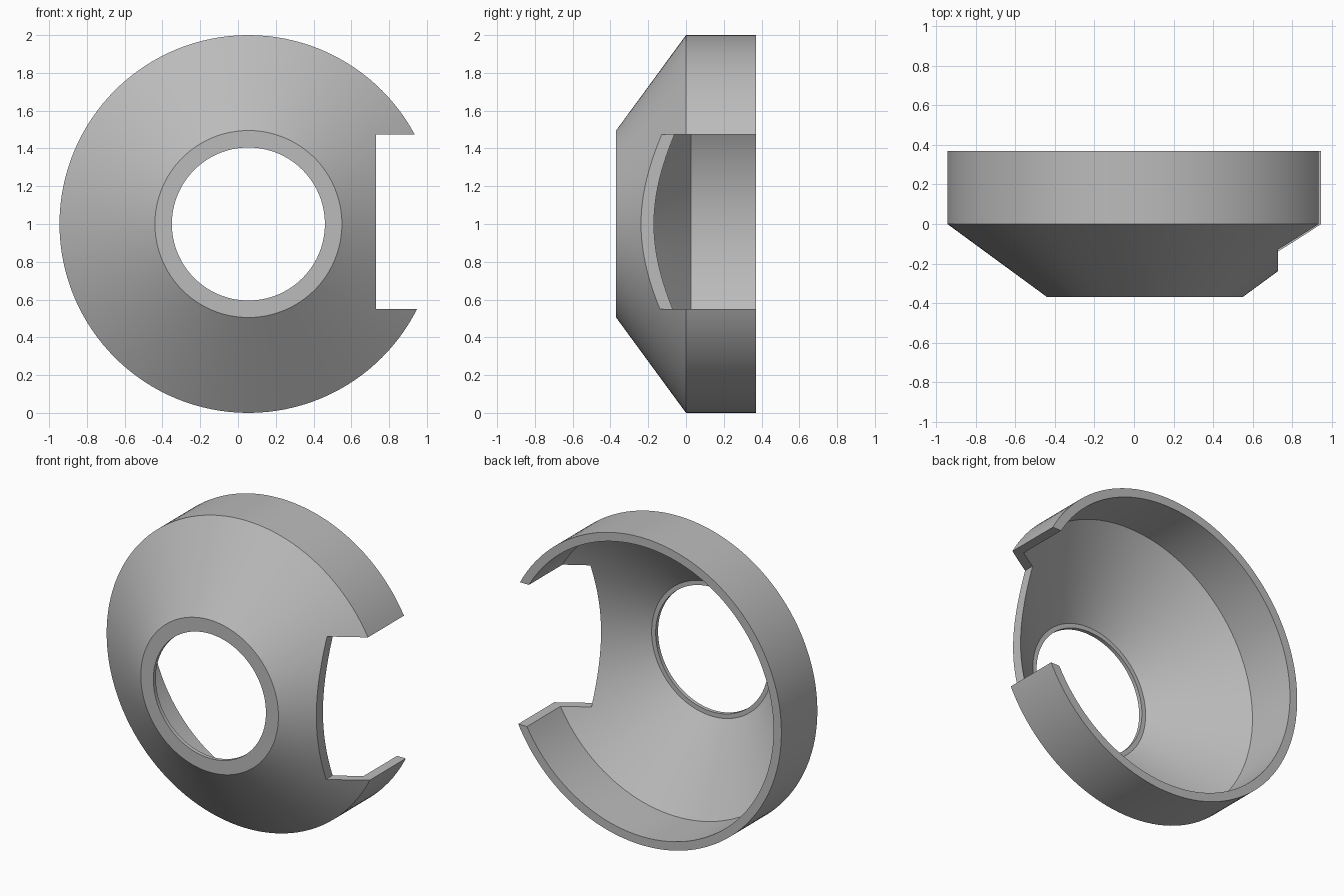
import bpy, bmesh, math
from mathutils import Matrix, Vector

cube = bpy.data.objects.get("Cube")
if cube:
    bpy.data.objects.remove(cube, do_unlink=True)

CENTRE = Vector((0.055, 0, 1))
SEGMENTS = 128

grey = bpy.data.materials.new("plain grey")
grey.use_nodes = True
grey.diffuse_color = (0.5, 0.5, 0.5, 1)
grey.node_tree.nodes["Principled BSDF"].inputs["Base Color"].default_value = (0.5, 0.5, 0.5, 1)


def make_object(name, bm):
    bmesh.ops.recalc_face_normals(bm, faces=bm.faces)
    mesh = bpy.data.meshes.new(name)
    bm.to_mesh(mesh)
    bm.free()
    mesh.materials.append(grey)
    obj = bpy.data.objects.new(name, mesh)
    bpy.context.collection.objects.link(obj)
    return obj


# Conical shell: closed wall section (radius, depth) turned about the y axis
section = [(1, 0.37), (1, 0), (0.495, -0.37), (0.405, -0.37),
           (0.405, -0.345), (0.434, -0.345), (0.944, 0.026), (0.944, 0.37)]
bm = bmesh.new()
rings = []
for i in range(SEGMENTS):
    a = 2 * math.pi * i / SEGMENTS
    rings.append([bm.verts.new(CENTRE + Vector((r * math.cos(a), y, r * math.sin(a))))
                  for r, y in section])
n = len(section)
for i, ring in enumerate(rings):
    following = rings[(i + 1) % SEGMENTS]
    for j in range(n):
        k = (j + 1) % n
        bm.faces.new((ring[j], ring[k], following[k], following[j]))
shell = make_object("conical_shell", bm)

# Rectangular notch through the left side of the wall
x0, z0, z1 = 0.73, 0.55, 1.475
bm = bmesh.new()
bmesh.ops.create_cube(bm, size=1, matrix=Matrix.Translation((x0 + 0.5, 0, (z0 + z1) / 2))
                      @ Matrix.Diagonal((1, 2, z1 - z0, 1)))
cutter = make_object("notch_cutter", bm)
cutter.hide_render = True

notch = shell.modifiers.new("notch", "BOOLEAN")
notch.operation = "DIFFERENCE"
notch.solver = "EXACT"
notch.object = cutter

bpy.ops.object.select_all(action="DESELECT")
shell.select_set(True)
bpy.context.view_layer.objects.active = shell
bpy.ops.object.modifier_apply(modifier="notch")
bpy.data.objects.remove(cutter, do_unlink=True)
bpy.ops.object.shade_smooth_by_angle(angle=math.radians(30))
